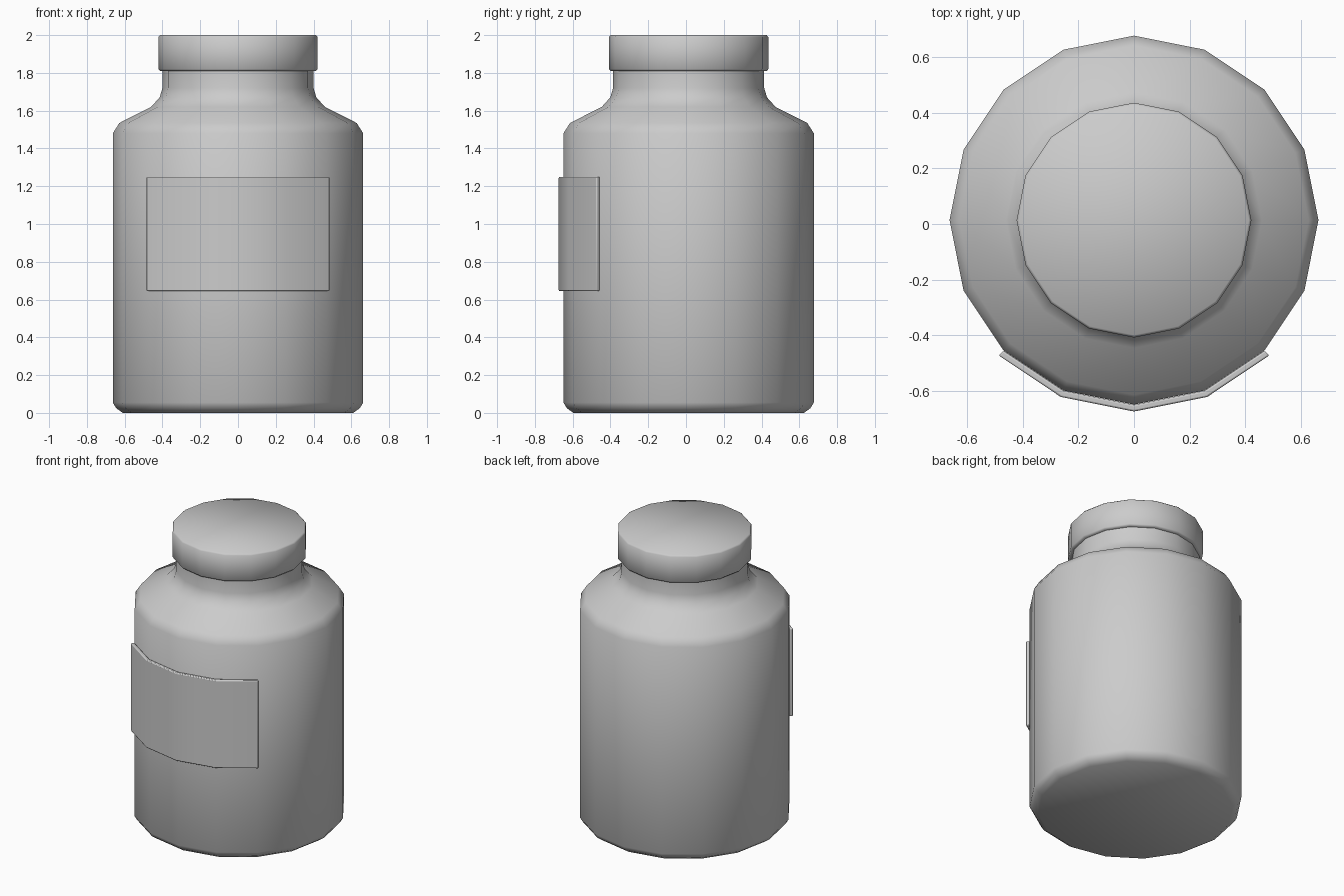
import bpy
import bmesh
from math import sin, cos, pi, radians

cube = bpy.data.objects.get("Cube")
if cube:
    bpy.data.objects.remove(cube, do_unlink=True)

SIDES = 16
CENTRE_Y = 0.014

grey = bpy.data.materials.new("plain grey")
grey.use_nodes = True
colour = (0.6, 0.6, 0.6, 1)
grey.diffuse_color = colour
grey.node_tree.nodes["Principled BSDF"].inputs["Base Color"].default_value = colour


def finish(bm, name, angle):
    bmesh.ops.recalc_face_normals(bm, faces=bm.faces)
    mesh = bpy.data.meshes.new(name)
    bm.to_mesh(mesh)
    bm.free()
    mesh.materials.append(grey)
    obj = bpy.data.objects.new(name, mesh)
    obj.location.y = CENTRE_Y
    bpy.context.collection.objects.link(obj)
    bpy.ops.object.select_all(action='DESELECT')
    obj.select_set(True)
    bpy.context.view_layer.objects.active = obj
    bpy.ops.object.shade_smooth_by_angle(angle=radians(angle))
    return obj


def turned(name, profile, angle):
    """Closed round part from a (radius, height) profile."""
    bm = bmesh.new()
    rings = [[bm.verts.new((r * cos(2 * pi * i / SIDES), r * sin(2 * pi * i / SIDES), z))
              for i in range(SIDES)] for r, z in profile]
    for low, high in zip(rings, rings[1:]):
        for i in range(SIDES):
            j = (i + 1) % SIDES
            bm.faces.new((low[i], low[j], high[j], high[i]))
    bm.faces.new(rings[0])
    bm.faces.new(rings[-1])
    return finish(bm, name, angle)


# Bottle with chamfered base, sloping shoulder and neck
turned("bottle_body", [(0.61, 0), (0.645, 0.025), (0.663, 0.055), (0.663, 1.48),
                       (0.628, 1.535), (0.46, 1.62), (0.415, 1.67),
                       (0.40, 1.72), (0.40, 1.83)], 60)

# Lid with a fine rounded rim
turned("lid", [(0.39, 1.81), (0.413, 1.81), (0.422, 1.82),
               (0.422, 1.99), (0.413, 2.0)], 50)

# Label wrapped around the four front facets
bm = bmesh.new()
strips = []
for k in range(-2, 3):
    a = -pi / 2 + k * 2 * pi / SIDES
    strips.append([bm.verts.new((r * cos(a), r * sin(a), z))
                   for r, z in ((0.664, 0.645), (0.688, 0.645), (0.688, 1.25), (0.664, 1.25))])
for a, b in zip(strips, strips[1:]):
    for i in range(4):
        j = (i + 1) % 4
        bm.faces.new((a[i], a[j], b[j], b[i]))
bm.faces.new(strips[0])
bm.faces.new(strips[-1])
label = finish(bm, "label", 50)
bevel = label.modifiers.new("soft edges", 'BEVEL')
bevel.width = 0.006
bevel.segments = 2
bevel.limit_method = 'ANGLE'
bevel.angle_limit = radians(50)
